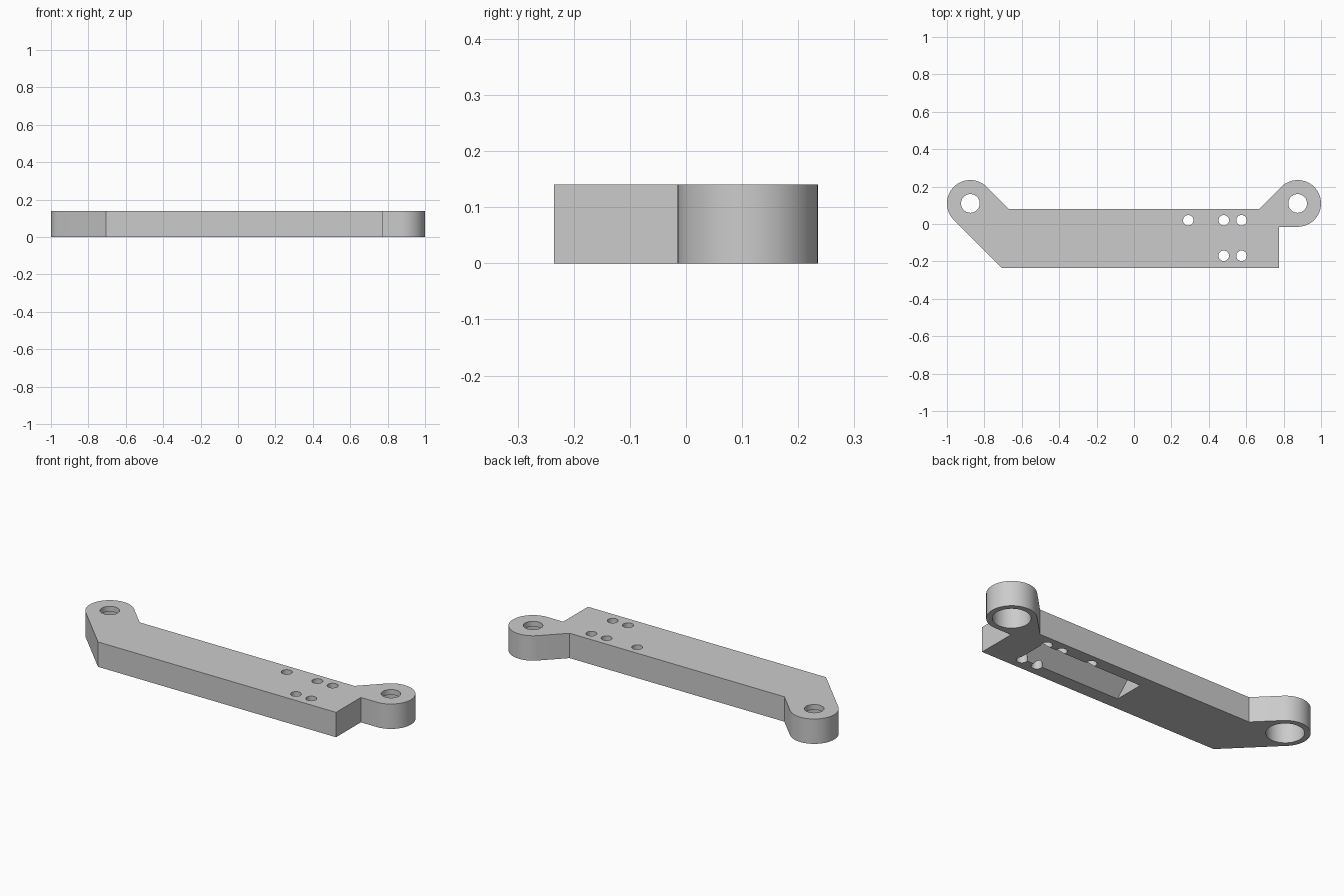
import bpy, bmesh
from math import cos, sin, radians

cube = bpy.data.objects.get("Cube")
if cube:
    bpy.data.objects.remove(cube, do_unlink=True)

HEIGHT = 0.14
EYE_X, EYE_Y, EYE_R = 0.875, 0.11, 0.125
FRONT, BACK = -0.235, 0.08

grey = bpy.data.materials.new("plain_grey")
grey.use_nodes = True
colour = (0.6, 0.6, 0.6, 1)
grey.diffuse_color = colour
grey.node_tree.nodes["Principled BSDF"].inputs["Base Color"].default_value = colour


def arc(cx, start, end, steps=40):
    """Points round an end eye, angles in degrees."""
    angles = [radians(start + (end - start) * i / steps) for i in range(steps + 1)]
    return [(cx + EYE_R * cos(a), EYE_Y + EYE_R * sin(a)) for a in angles]


def prism(name, points, offset):
    """Extrude a closed 3D outline along an offset."""
    bm = bmesh.new()
    face = bm.faces.new([bm.verts.new(p) for p in points])
    out = bmesh.ops.extrude_face_region(bm, geom=[face])
    moved = [v for v in out["geom"] if isinstance(v, bmesh.types.BMVert)]
    bmesh.ops.translate(bm, verts=moved, vec=offset)
    bmesh.ops.recalc_face_normals(bm, faces=bm.faces)
    mesh = bpy.data.meshes.new(name)
    bm.to_mesh(mesh)
    bm.free()
    mesh.materials.append(grey)
    obj = bpy.data.objects.new(name, mesh)
    bpy.context.collection.objects.link(obj)
    return obj


def cut(target, cutter):
    """Subtract a cutter and discard it."""
    bpy.context.view_layer.objects.active = target
    mod = target.modifiers.new("cut", "BOOLEAN")
    mod.operation, mod.solver, mod.object = "DIFFERENCE", "EXACT", cutter
    bpy.ops.object.modifier_apply(modifier=mod.name)
    bpy.data.objects.remove(cutter, do_unlink=True)


def drill(target, x, y, radius, top, sides=48):
    """Round hole from below the part up to the given height."""
    ring = [radians(360 * i / sides) for i in range(sides)]
    base = [(x + radius * cos(a), y + radius * sin(a), -0.05) for a in ring]
    cut(target, prism("drill", base, (0, 0, top + 0.05)))


# Arm plate with a round eye at each end, joined by 45 degree shoulders
tangent = EYE_R * sin(radians(45))
shoulder = EYE_X - tangent - (EYE_Y + tangent - BACK)
slope_foot = -EYE_X - tangent + (EYE_Y - tangent - FRONT)
outline = [(slope_foot, FRONT), (0.775, FRONT), (0.775, EYE_Y - EYE_R)]
outline += arc(EYE_X, -90, 135)
outline += [(shoulder, BACK), (-shoulder, BACK)]
outline += arc(-EYE_X, 45, 225)
arm = prism("arm_plate", [(x, y, 0) for x, y in outline], (0, 0, HEIGHT))

# Eye holes: wide seat from below, narrow opening through the top lip
for side in (-1, 1):
    drill(arm, side * EYE_X, EYE_Y, 0.095, 0.11)
    drill(arm, side * EYE_X, EYE_Y, 0.05, 0.2)

# Roof-shaped recess on the underside
mid, half = -0.075, 0.086
roof = [(-0.03, mid - half - 0.02, -0.02), (-0.03, mid + half + 0.02, -0.02),
        (-0.03, mid, half)]
cut(arm, prism("recess", roof, (0.625, 0, 0)))

# Mounting holes along both edges of the recess
for x, y in ((0.29, 0.02), (0.48, 0.02), (0.575, 0.02), (0.48, -0.17), (0.575, -0.17)):
    drill(arm, x, y, 0.028, 0.2, 32)

bpy.context.view_layer.objects.active = arm
arm.select_set(True)
bpy.ops.object.shade_smooth_by_angle(angle=radians(30))
